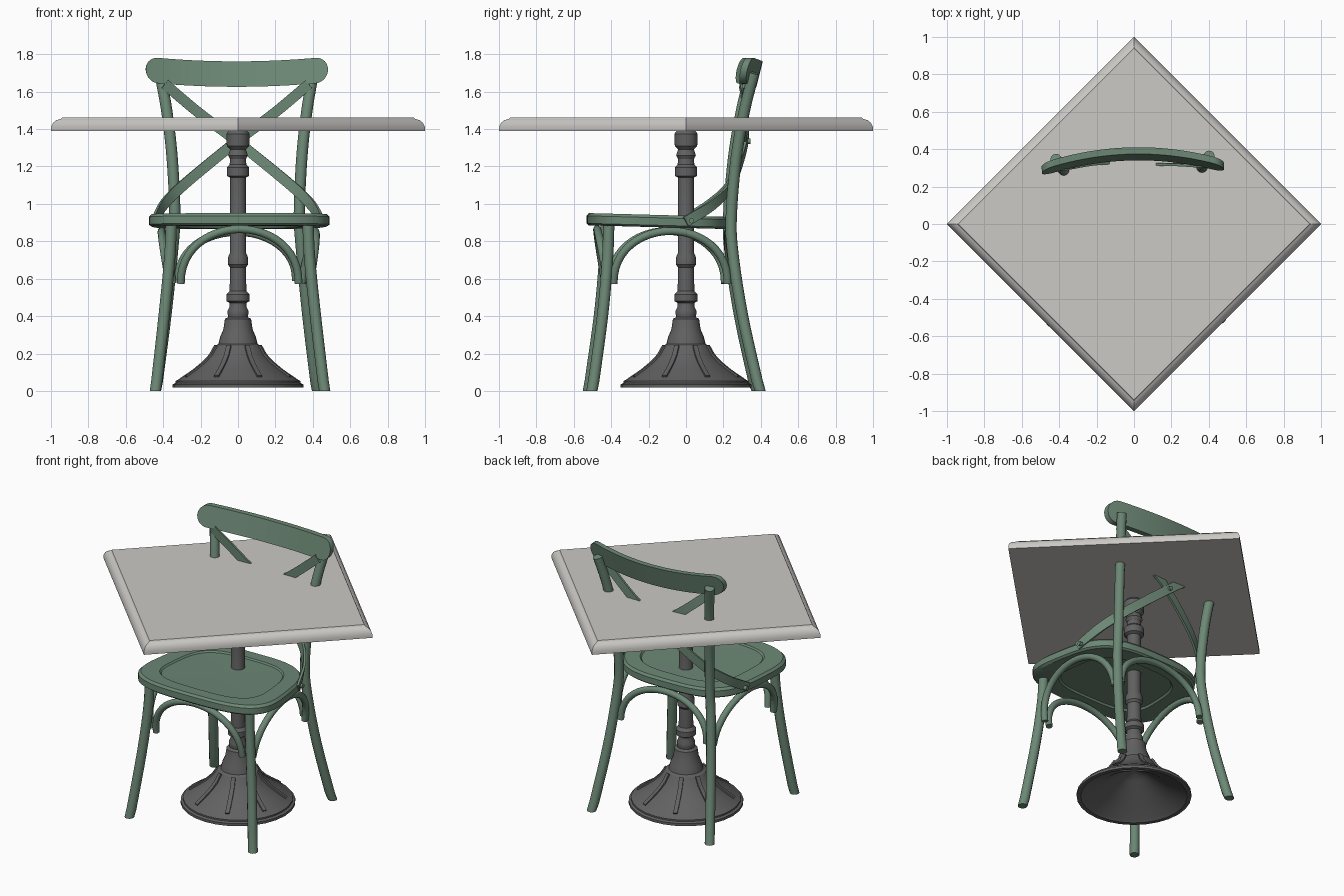
import bpy, bmesh, math
from mathutils import Vector, Matrix

if "Cube" in bpy.data.objects:
    bpy.data.objects.remove(bpy.data.objects["Cube"])


def material(name, rgb):
    mat = bpy.data.materials.new(name)
    mat.use_nodes = True
    mat.diffuse_color = (*rgb, 1)
    shader = next(n for n in mat.node_tree.nodes if n.type == 'BSDF_PRINCIPLED')
    shader.inputs["Base Color"].default_value = (*rgb, 1)
    return mat


GREEN = material("sage green paint", (0.15, 0.245, 0.178))
IRON = material("dark iron", (0.12, 0.12, 0.122))
STONE = material("pale stone", (0.6, 0.585, 0.56))
CHAIR_TURN = Matrix.Rotation(math.radians(1.2), 3, 'Z')
parts = []


def loft(name, rings, mat):
    """Skin a list of equal-length rings and cap both ends."""
    bm = bmesh.new()
    rows = []
    for ring in rings:
        row = []
        for p in ring:
            p = Vector(p)
            if mat is GREEN:
                p = CHAIR_TURN @ p
            p.z = max(p.z, 0)
            row.append(bm.verts.new(p))
        rows.append(row)
    n = len(rows[0])
    for a, b in zip(rows, rows[1:]):
        for i in range(n):
            j = (i + 1) % n
            bm.faces.new((a[i], a[j], b[j], b[i]))
    bm.faces.new(rows[0])
    bm.faces.new(rows[-1])
    bmesh.ops.recalc_face_normals(bm, faces=bm.faces)
    mesh = bpy.data.meshes.new(name)
    bm.to_mesh(mesh)
    bm.free()
    mesh.materials.append(mat)
    obj = bpy.data.objects.new(name, mesh)
    bpy.context.collection.objects.link(obj)
    parts.append(obj)
    return obj


def lathe(name, profile, sides, mat):
    angles = [math.tau * i / sides for i in range(sides)]
    return loft(name, [[(r * math.cos(a), r * math.sin(a), z) for a in angles]
                       for r, z in profile], mat)


def smooth_path(points, steps=6):
    """Catmull-Rom curve through the points."""
    pts = [Vector(p) for p in points]
    pts = [2 * pts[0] - pts[1]] + pts + [2 * pts[-1] - pts[-2]]
    path = []
    for a, b, c, d in zip(pts, pts[1:], pts[2:], pts[3:]):
        for k in range(steps):
            t = k / steps
            path.append(0.5 * (2 * b + (c - a) * t + (2 * a - 5 * b + 4 * c - d) * t ** 2
                               + (3 * b - a - 3 * c + d) * t ** 3))
    return path + [pts[-2]]


def section(kind, width, depth):
    if kind == "flat":
        return [(sx * width, sy * depth) for sx, sy in ((1, 1), (-1, 1), (-1, -1), (1, -1))]
    return [(width * math.cos(math.tau * i / 12), depth * math.sin(math.tau * i / 12))
            for i in range(12)]


def sweep(name, path, shape, mat, ref, ref_end=None):
    """Carry a cross-section along a path; ref sets its depth direction."""
    ref = Vector(ref)
    ref_end = Vector(ref_end or ref)
    rings, last = [], len(path) - 1
    for i, p in enumerate(path):
        tangent = (path[min(i + 1, last)] - path[max(i - 1, 0)]).normalized()
        side = tangent.cross(ref.lerp(ref_end, (i / last) ** 3)).normalized()
        normal = side.cross(tangent)
        rings.append([p + side * u + normal * v for u, v in shape])
    return loft(name, rings, mat)


def arch(name, a, b, rise, ref):
    a, b, rise = Vector(a), Vector(b), Vector(rise)
    path = []
    for k in range(25):
        t = math.pi * k / 24
        path.append(a.lerp(b, (1 - math.cos(t)) / 2) + rise * math.sin(t) ** 0.9)
    sweep(name, path, section("round", 0.021, 0.021), GREEN, ref)


def bolt(name, start, end):
    sweep(name, [Vector(start), Vector(end)], section("round", 0.014, 0.014), GREEN, (0, 0, 1))


# Square table top, turned on its corner, with a rounded and stepped edge
lathe("table_top", [(0.01, 1.39), (1, 1.39), (1, 1.412), (0.99, 1.432), (0.973, 1.447),
                    (0.947, 1.455), (0.94, 1.463), (0.01, 1.463)], 4, STONE)

# Turned iron pedestal with a hollow flared foot
foot = [(0.3, 0.075), (0.245, 0.112), (0.195, 0.15), (0.155, 0.19), (0.125, 0.24)]
lathe("pedestal", [(0.005, 0.2), (0.08, 0.17), (0.2, 0.08), (0.31, 0.03), (0.325, 0.018),
                   (0.35, 0.018), (0.35, 0.035), (0.335, 0.042), (0.335, 0.052),
                   (0.315, 0.064)] + foot + [
    (0.105, 0.25), (0.095, 0.29), (0.078, 0.33), (0.07, 0.385), (0.052, 0.395),
    (0.055, 0.41), (0.055, 0.43), (0.045, 0.45), (0.045, 0.47), (0.062, 0.48),
    (0.062, 0.515), (0.045, 0.535), (0.042, 0.66), (0.053, 0.675), (0.053, 0.715),
    (0.042, 0.74), (0.042, 1.14), (0.06, 1.15), (0.06, 1.195), (0.045, 1.21),
    (0.042, 1.24), (0.053, 1.26), (0.042, 1.29), (0.06, 1.31), (0.062, 1.375),
    (0.05, 1.39)], 28, IRON)

# Raised ribs around the foot
for i in range(8):
    a = math.tau * (i + 0.5) / 8
    out = Vector((math.cos(a), math.sin(a), 0))
    path = [out * r + Vector((0, 0, z)) for r, z in foot]
    sweep("foot_rib", path, section("flat", 0.013, 0.009), IRON, (0, 0, 1))


# Seat with rounded corners, a taper to the back and a shallow sunk panel
def seat_ring(scale, z):
    ring = []
    for i in range(56):
        a = math.tau * i / 56
        c, s = math.cos(a), math.sin(a)
        u = math.copysign(abs(c) ** 0.6, c) * scale
        v = math.copysign(abs(s) ** 0.6, s) * scale
        y = -0.15 + 0.38 * v
        ring.append((0.47 * u * (1 - 0.11 * v), y, z - 0.027 * (y + 0.5)))
    return ring


loft("seat", [seat_ring(s, z) for s, z in (
    (0.02, 0.897), (0.68, 0.897), (0.7, 0.885), (0.97, 0.885), (1, 0.895), (1, 0.935),
    (0.97, 0.95), (0.76, 0.95), (0.74, 0.94), (0.02, 0.936))], GREEN)

# Legs, side arches, crossing back slats and their bolts
leg_section = section("round", 0.03, 0.03)
for s, side in ((1, "left"), (-1, "right")):
    sweep(side + "_front_leg", smooth_path([
        (s * 0.453, -0.513, -0.02), (s * 0.405, -0.455, 0.4), (s * 0.375, -0.428, 0.7),
        (s * 0.365, -0.42, 0.9)]), leg_section, GREEN, (0, 1, 0))
    sweep(side + "_back_leg", smooth_path([
        (s * 0.433, 0.388, -0.02), (s * 0.38, 0.295, 0.4), (s * 0.345, 0.242, 0.75),
        (s * 0.333, 0.236, 0.95), (s * 0.347, 0.262, 1.25), (s * 0.375, 0.305, 1.5),
        (s * 0.41, 0.355, 1.7)]), leg_section, GREEN, (0, 1, 0))
    arch(side + "_side_arch", (s * 0.375, -0.395, 0.575), (s * 0.345, 0.215, 0.575),
         (s * 0.05, 0, 0.28), (s, 0, 0))
    lift = 0.006 * s
    sweep(side + "_back_slat", smooth_path([
        (-s * 0.385, 0.3, 1.64), (-s * 0.2, 0.32 + lift, 1.485), (0, 0.318 + lift, 1.335),
        (s * 0.27, 0.245, 1.115), (s * 0.39, 0.14, 1.0), (s * 0.45, -0.01, 0.905)]),
        section("flat", 0.028, 0.007), GREEN, (0, 1, 0), (s, 0.3, 0))
    bolt(side + "_seat_bolt", (s * 0.43, 0.02, 0.91), (s * 0.465, 0.02, 0.91))
bolt("slat_bolt", (0, 0.3, 1.335), (0, 0.345, 1.335))

# Front and back arches under the seat
arch("front_arch", (-0.315, -0.425, 0.575), (0.315, -0.425, 0.575), (0, -0.05, 0.29), (0, 1, 0))
arch("back_arch", (-0.315, 0.245, 0.59), (0.315, 0.245, 0.59), (0, -0.02, 0.26), (0, 1, 0))

# Curved top rail with round ends, leaning back
rail = []
for i in range(49):
    x = 0.487 * math.sin(math.pi * (i / 48 - 0.5))
    bend = (x / 0.487) ** 2
    over = max(0, (abs(x) - 0.422) / 0.065)
    half = 0.068 * max(0.06, math.sqrt(max(0, 1 - over ** 2)))
    ring = []
    for dy, dz in ((-1, 1), (1, 1), (1, -1), (-1, -1)):
        y = 0.375 - 0.075 * bend + 0.018 * dy + 0.25 * half * dz
        ring.append((x, y, 1.694 + 0.025 * bend + half * dz))
    rail.append(ring)
loft("top_rail", rail, GREEN)

# Smooth the turned and bent parts, keeping hard edges
bpy.ops.object.select_all(action='DESELECT')
for obj in parts:
    obj.select_set(True)
bpy.context.view_layer.objects.active = parts[0]
bpy.ops.object.shade_smooth_by_angle(angle=math.radians(32))
